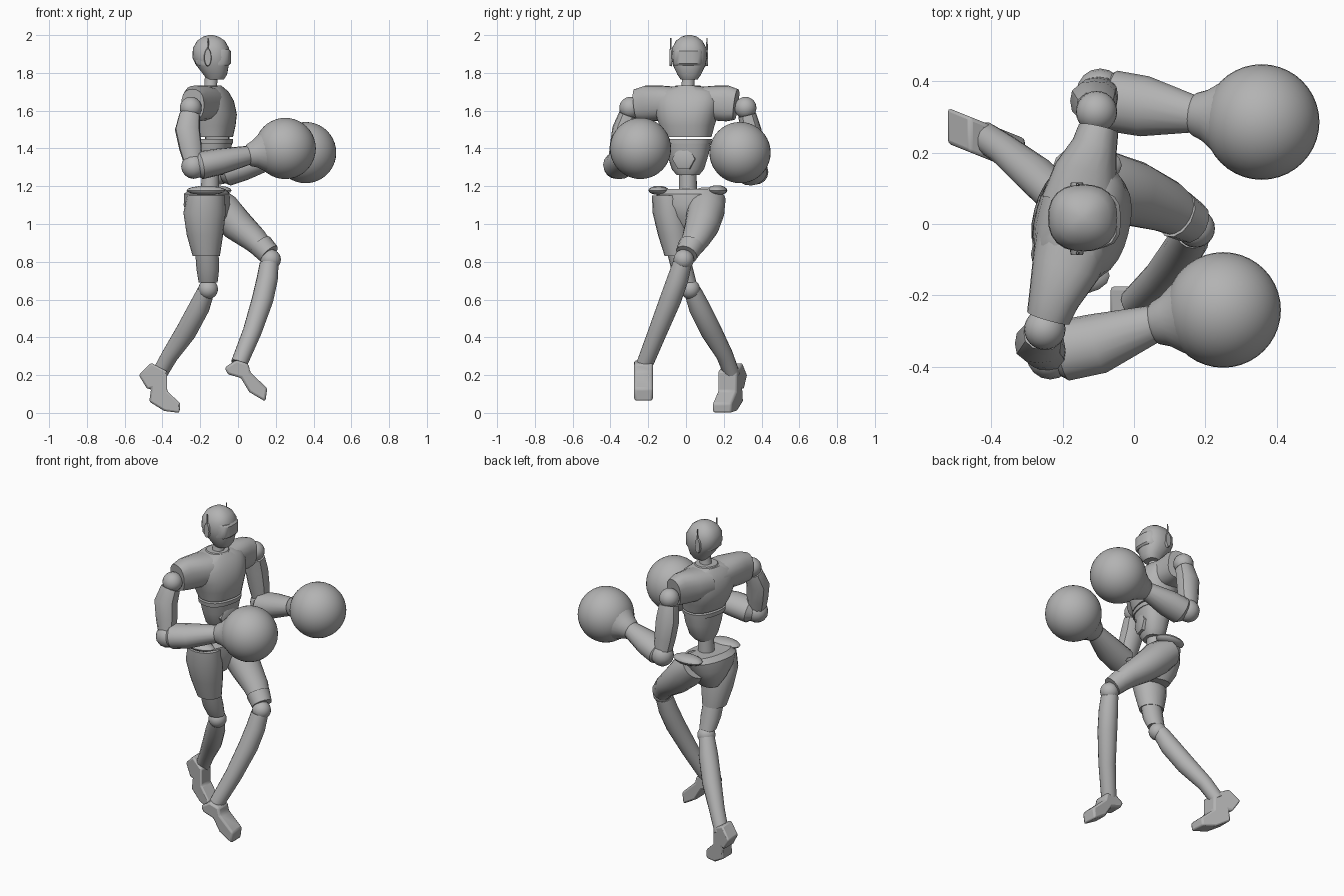
import bpy, bmesh
from math import cos, sin, pi, radians
from mathutils import Vector

if "Cube" in bpy.data.objects:
    bpy.data.objects.remove(bpy.data.objects["Cube"])

grey = bpy.data.materials.new("plain_grey")
grey.use_nodes = True
grey.diffuse_color = (.45, .45, .45, 1)
grey.node_tree.nodes["Principled BSDF"].inputs["Base Color"].default_value = (.45, .45, .45, 1)
parts = []

FORWARD = Vector((.97, -.25, 0))   # chest direction
X, Y, Z = Vector((1, 0, 0)), Vector((0, 1, 0)), Vector((0, 0, 1))


def finish(name, bm):
    bmesh.ops.recalc_face_normals(bm, faces=bm.faces)
    mesh = bpy.data.meshes.new(name)
    bm.to_mesh(mesh)
    bm.free()
    mesh.materials.append(grey)
    obj = bpy.data.objects.new(name, mesh)
    bpy.context.collection.objects.link(obj)
    parts.append(obj)
    return obj


def loft(name, sections, ref=X, axis=None, sides=20, power=2):
    """Skin rounded sections (x, y, z, half size along ref, half size across)."""
    bm = bmesh.new()
    centres = [Vector(s[:3]) for s in sections]
    rings = []
    for i, s in enumerate(sections):
        t = axis or centres[min(i + 1, len(centres) - 1)] - centres[max(i - 1, 0)]
        t = t.normalized()
        u = (ref - t * ref.dot(t)).normalized()
        v = t.cross(u)
        ring = []
        for k in range(sides):
            c, d = cos(2 * pi * k / sides), sin(2 * pi * k / sides)
            r = (abs(c) ** power + abs(d) ** power) ** (-1 / power)
            ring.append(bm.verts.new(centres[i] + u * s[3] * c * r + v * s[-1] * d * r))
        rings.append(ring)
    for a, b in zip(rings, rings[1:]):
        for k in range(sides):
            n = (k + 1) % sides
            bm.faces.new((a[k], a[n], b[n], b[k]))
    bm.faces.new(rings[0])
    bm.faces.new(rings[-1])
    return finish(name, bm)


def ball(name, centre, radius, segments=24, stretch=(1, 1, 1)):
    bm = bmesh.new()
    bmesh.ops.create_uvsphere(bm, u_segments=segments, v_segments=segments // 2, radius=radius)
    bmesh.ops.scale(bm, vec=stretch, verts=bm.verts)
    bmesh.ops.translate(bm, vec=centre, verts=bm.verts)
    return finish(name, bm)


def foot(name, profile, x0, y0, slope, half=.05):
    """Side profile extruded sideways and slanted to the walking direction."""
    bm = bmesh.new()
    face = bm.faces.new([bm.verts.new((x, y0 + slope * (x - x0) - half, z)) for x, z in profile])
    out = bmesh.ops.extrude_face_region(bm, geom=[face])["geom"]
    bmesh.ops.translate(bm, vec=(0, 2 * half, 0), verts=[v for v in out if isinstance(v, bmesh.types.BMVert)])
    obj = finish(name, bm)
    bevel = obj.modifiers.new("soft_edges", "BEVEL")
    bevel.width = .012
    bevel.segments = 2


# Head, visor, ear pieces and neck
loft("head", [(-.12, .017, 1.765, .045), (-.12, .017, 1.79, .062), (-.135, .017, 1.84, .086),
              (-.143, .017, 1.88, .098, .094), (-.143, .017, 1.93, .096, .092),
              (-.143, .017, 1.97, .074, .07), (-.143, .017, 1.992, .04), (-.143, .017, 2, .012)],
     axis=Z, sides=24, power=2.4)
loft("visor", [(-.133, .012, 1.84, .085, .078), (-.133, .012, 1.85, .095, .08),
               (-.133, .012, 1.915, .095, .08), (-.133, .012, 1.925, .085, .078)],
     axis=Z, sides=24, power=3.5)
for side, label in ((1, "left"), (-1, "right")):
    y = .015 + side * .088
    loft(label + "_ear_piece", [(-.16, y, 1.882, .02, .048), (-.16, y + side * .014, 1.882, .017, .044)], sides=16)
    loft(label + "_antenna", [(-.158, y + side * .008, 1.9, .006), (-.158, y + side * .008, 1.985, .003)],
         axis=Z, sides=8)
loft("neck", [(-.145, .01, 1.69, .05), (-.145, .01, 1.73, .034), (-.14, .015, 1.8, .034)], axis=Z)

# Chest shell, waist and spine
loft("chest", [(-.13, .005, 1.46, .098, .13), (-.14, .005, 1.52, .122, .145), (-.145, .005, 1.58, .133, .165),
               (-.15, .005, 1.65, .12, .18), (-.155, .005, 1.7, .096, .165), (-.155, .01, 1.728, .07, .08)],
     FORWARD, Z, 28, 2.4)
loft("collar", [(-.15, .01, 1.7, .085, .09), (-.15, .01, 1.734, .062, .065)], FORWARD, Z)
loft("abdomen", [(-.135, .01, 1.26, .055, .06), (-.132, .01, 1.29, .068, .085), (-.13, .01, 1.37, .085, .11),
                 (-.128, .008, 1.43, .092, .122)], FORWARD, Z, 24, 2.4)
loft("rib_band", [(-.13, .005, 1.425, .098, .128), (-.13, .005, 1.45, .1, .132)], FORWARD, Z, 24, 2.4)
loft("spine", [(-.15, .01, 1.12, .05), (-.145, .01, 1.3, .045)], FORWARD, Z)
belly = Vector((-.065, -.01, 1.345))
loft("hexagon_plate", [(*(belly - FORWARD * .04), .066), (*(belly + FORWARD * .014), .062),
                       (*(belly + FORWARD * .02), .048)], Y, FORWARD, 6)

# Shoulder sleeves
loft("right_sleeve", [(-.165, -.03, 1.64, .11, .085), (-.19, -.12, 1.64, .098, .092),
                      (-.225, -.21, 1.638, .072, .095), (-.24, -.262, 1.632, .062, .082)], power=2.5)
loft("left_sleeve", [(-.15, .06, 1.64, .11, .085), (-.135, .15, 1.64, .088, .092),
                     (-.11, .22, 1.638, .064, .095), (-.1, .265, 1.632, .057, .082)], power=2.5)

# Arms: shoulder ball, upper arm, elbow, forearm, cuff, round glove
arms = {
    "right": dict(shoulder=(-.25, -.295, 1.615), upper=(-.268, -.335, 1.5), elbow=(-.235, -.37, 1.305),
                  start=(-.2, -.355, 1.31), mid=(-.1, -.335, 1.33), wrist=(.06, -.278, 1.365), glove=(.25, -.241, 1.4)),
    "left": dict(shoulder=(-.105, .315, 1.615), upper=(-.113, .345, 1.49), elbow=(-.095, .37, 1.275),
                 start=(-.06, .345, 1.275), mid=(.03, .33, 1.3), wrist=(.17, .308, 1.34), glove=(.358, .286, 1.378)),
}
for label, arm in arms.items():
    p = {key: Vector(value) for key, value in arm.items()}
    ball(label + "_shoulder", p["shoulder"], .058)
    top = p["shoulder"].lerp(p["upper"], .3)
    loft(label + "_upper_arm", [(*top, .054, .048), (*p["upper"], .066, .056),
                                (*p["upper"].lerp(p["elbow"], .5), .06, .052), (*p["elbow"], .045, .045)],
         sides=12, power=2.6)
    ball(label + "_elbow", p["elbow"], .066, 16)
    aim = (p["wrist"] - p["start"]).normalized()
    loft(label + "_forearm", [(*(p["start"] - aim * .03), .062, .05), (*p["start"], .086, .074),
                              (*p["mid"], .085, .07), (*p["wrist"], .052, .05)], Y, sides=16)
    out = (p["glove"] - p["wrist"]).normalized()
    loft(label + "_cuff", [(*(p["wrist"] - out * .01), .05), (*p["wrist"], .06),
                           (*(p["wrist"] + out * .03), .072), (*(p["wrist"] + out * .075), .105)], Y, sides=24)
    ball(label + "_glove", p["glove"], .162, 40)

# Pelvis with hip flanges
loft("pelvis", [(-.165, .015, .98, .07, .05), (-.165, .015, 1.04, .105, .1), (-.165, .012, 1.1, .118, .145),
                (-.165, .012, 1.16, .112, .172), (-.16, .012, 1.185, .085, .15)], FORWARD, Z, 24, 2.4)
ball("right_hip_flange", (-.17, -.145, 1.178), .06, 16, (1.7, .9, .4))
ball("left_hip_flange", (-.13, .165, 1.178), .06, 16, (1.6, .9, .45))

# Standing right leg
loft("right_thigh", [(-.17, -.095, 1.15, .1, .085), (-.177, -.085, 1.06, .112, .092), (-.175, -.062, .94, .096, .086),
                     (-.168, -.045, .83, .072, .068)], axis=Z)
loft("right_lower_thigh", [(-.165, -.045, .86, .062, .058), (-.16, -.02, .76, .06, .058),
                           (-.158, .008, .69, .05, .048)], axis=Z, sides=16)
ball("right_knee", (-.158, .022, .655), .052)
loft("right_shin", [(-.17, .035, .645, .046), (-.205, .07, .56, .056), (-.275, .135, .43, .056),
                    (-.36, .205, .305, .045), (-.42, .245, .2, .042)], sides=16)
foot("right_foot", [(-.525, .2), (-.46, .265), (-.375, .22), (-.375, .115), (-.305, .05), (-.31, 0),
                    (-.39, .01), (-.47, .06), (-.46, .13), (-.48, .125)], -.42, .235, -.4)

# Raised left leg
loft("left_thigh", [(-.15, .11, 1.13, .085, .1), (-.08, .105, 1.07, .098, .1), (.0, .085, .99, .086, .092),
                    (.09, .05, .915, .068, .075), (.155, .01, .848, .052, .056)], Z)
loft("left_knee_guard", [(.12, .028, .888, .066, .07), (.165, .003, .84, .06, .06)], Z, sides=12)
ball("left_knee", (.173, -.012, .812), .054)
loft("left_shin", [(.165, -.02, .79, .05), (.155, -.043, .71, .056), (.13, -.082, .6, .057),
                   (.075, -.15, .43, .05), (.005, -.218, .26, .044)], sides=16)
foot("left_foot", [(-.07, .24), (-.01, .28), (.055, .26), (.065, .215), (.155, .13), (.145, .06),
                   (.06, .11), (.015, .185), (-.055, .205)], .03, -.225, 0)

# Smooth surfaces with sharp edges kept
bpy.ops.object.select_all(action="DESELECT")
for obj in parts:
    obj.select_set(True)
bpy.context.view_layer.objects.active = parts[0]
bpy.ops.object.shade_smooth_by_angle(angle=radians(35))
